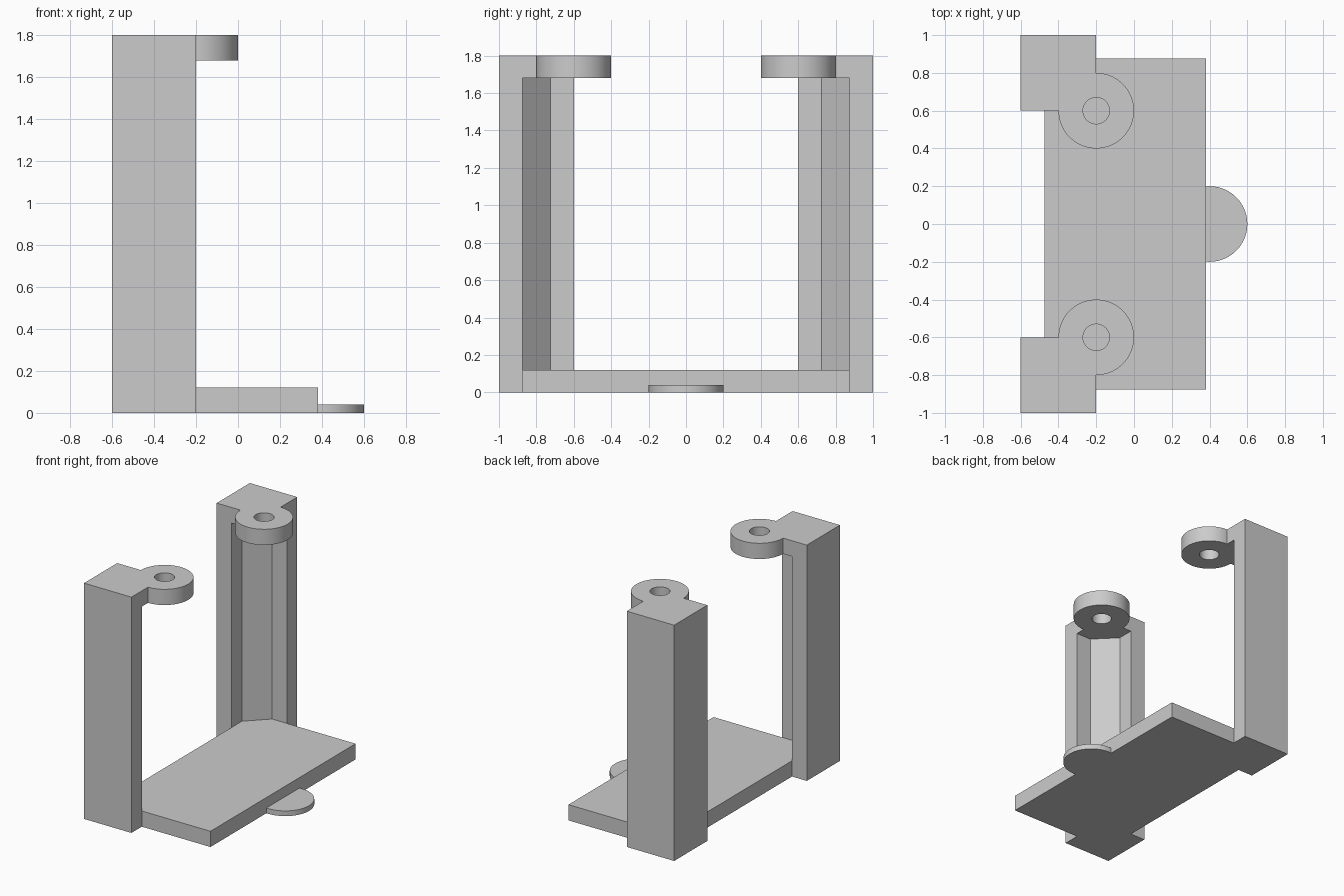
import bpy, bmesh
from math import cos, sin, pi, asin, acos

cube = bpy.data.objects.get("Cube")
if cube:
    bpy.data.objects.remove(cube, do_unlink=True)

COLOUR = (0.6, 0.6, 0.6, 1)
grey = bpy.data.materials.new("plain grey")
grey.use_nodes = True
grey.diffuse_color = COLOUR
grey.node_tree.nodes["Principled BSDF"].inputs["Base Color"].default_value = COLOUR

FLOOR, LUG_Z, TOP = 0.12, 1.68, 1.8
BACK, FRONT, SIDE = -0.475, 0.38, 0.875
CHAMFER = 0.15


def prism(name, outline, z0, z1):
    """Extrude a flat outline from z0 to z1."""
    bm = bmesh.new()
    base = bm.faces.new([bm.verts.new((x, y, z0)) for x, y in outline])
    top = bmesh.ops.extrude_face_region(bm, geom=[base])["geom"]
    verts = [v for v in top if isinstance(v, bmesh.types.BMVert)]
    bmesh.ops.translate(bm, vec=(0, 0, z1 - z0), verts=verts)
    bmesh.ops.recalc_face_normals(bm, faces=bm.faces)
    mesh = bpy.data.meshes.new(name)
    bm.to_mesh(mesh)
    bm.free()
    mesh.materials.append(grey)
    obj = bpy.data.objects.new(name, mesh)
    bpy.context.collection.objects.link(obj)
    return obj


def arc(cx, cy, r, a0, a1, n):
    return [(cx + r * cos(a0 + (a1 - a0) * i / n), cy + r * sin(a0 + (a1 - a0) * i / n))
            for i in range(n + 1)]


def circle(cx, cy, r, n=64):
    return arc(cx, cy, r, 0, 2 * pi, n)[:-1]


def combine(target, other, operation):
    """Apply a boolean and drop the helper."""
    mod = target.modifiers.new("bool", "BOOLEAN")
    mod.operation, mod.solver, mod.object = operation, "EXACT", other
    bpy.context.view_layer.objects.active = target
    bpy.ops.object.modifier_apply(modifier=mod.name)
    bpy.data.objects.remove(other, do_unlink=True)


def smooth(obj):
    bpy.ops.object.select_all(action="DESELECT")
    obj.select_set(True)
    bpy.context.view_layer.objects.active = obj
    bpy.ops.object.shade_smooth_by_angle(angle=pi / 6)


# base plate, with its two back corners cut to fit the posts
prism("base_plate", [(FRONT, -SIDE), (FRONT, SIDE), (BACK + CHAMFER, SIDE),
                     (BACK, SIDE - CHAMFER), (BACK, CHAMFER - SIDE),
                     (BACK + CHAMFER, -SIDE)], 0, FLOOR)

# thin rounded tab on the long edge of the plate
reach = acos((FRONT - 0.4) / 0.2)
smooth(prism("edge_tab", arc(0.4, 0, 0.2, -reach, reach, 40), 0, 0.04))

# corner posts, each with a chamfered inner pocket and a drilled lug on top
for side, s in (("left", 1), ("right", -1)):
    post = prism(side + "_post", [(-0.6, s * 0.6), (-0.2, s * 0.6), (-0.2, s), (-0.6, s)], 0, TOP)
    pocket = prism("pocket", [(BACK, s * 0.5), (0, s * 0.5), (0, s * SIDE),
                              (BACK + CHAMFER, s * SIDE), (BACK, s * (SIDE - CHAMFER))],
                   -0.1, LUG_Z)
    combine(post, pocket, "DIFFERENCE")
    combine(post, prism("lug", circle(-0.2, s * 0.6, 0.2), LUG_Z, TOP), "UNION")
    combine(post, prism("lug_hole", circle(-0.2, s * 0.6, 0.07, 40), LUG_Z - 0.1, TOP + 0.1),
            "DIFFERENCE")
    smooth(post)
